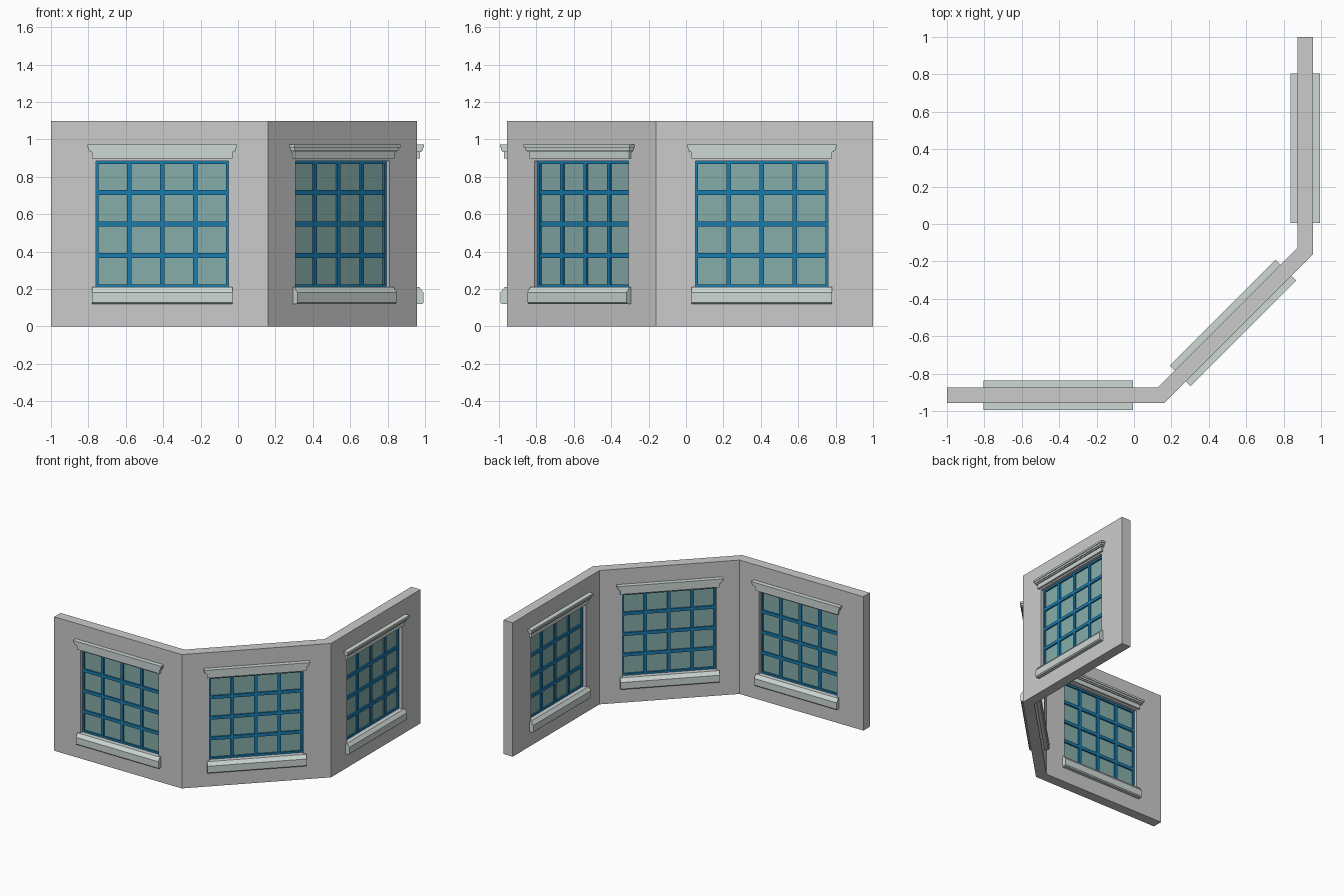
import bpy, bmesh, math
from mathutils import Matrix, Vector

if "Cube" in bpy.data.objects:
    bpy.data.objects.remove(bpy.data.objects["Cube"])

T = 0.083          # wall thickness
H = 1.10           # wall height
HW = 0.355         # half width of window opening
Z0, Z1 = 0.21, 0.885


def material(name, rgb):
    m = bpy.data.materials.new(name)
    m.diffuse_color = (*rgb, 1)
    m.use_nodes = True
    m.node_tree.nodes["Principled BSDF"].inputs["Base Color"].default_value = m.diffuse_color
    return m


TRIM = material("pale_stone", (0.62, 0.69, 0.67))
BLUE = material("blue_paint", (0.01, 0.20, 0.42))
GLASS = material("tinted_glass", (0.24, 0.42, 0.40))


def finish(name, bm, mat=None, matrix=Matrix()):
    bmesh.ops.recalc_face_normals(bm, faces=bm.faces)
    me = bpy.data.meshes.new(name)
    bm.to_mesh(me)
    bm.free()
    ob = bpy.data.objects.new(name, me)
    bpy.context.collection.objects.link(ob)
    ob.matrix_world = matrix
    if mat:
        me.materials.append(mat)
    return ob


def add_box(bm, x0, x1, y0, y1, z0, z1):
    m = Matrix.Translation(((x0 + x1) / 2, (y0 + y1) / 2, (z0 + z1) / 2))
    m = m @ Matrix.Diagonal((x1 - x0, y1 - y0, z1 - z0, 1))
    bmesh.ops.create_cube(bm, size=1, matrix=m)


def add_prism(bm, points, direction):
    face = bm.faces.new([bm.verts.new(p) for p in points])
    ext = bmesh.ops.extrude_face_region(bm, geom=[face])
    verts = [v for v in ext["geom"] if isinstance(v, bmesh.types.BMVert)]
    bmesh.ops.translate(bm, verts=verts, vec=direction)


# bay wall: mitred L-shaped footprint
o, k = 0.958, T * math.tan(math.radians(22.5))
c = 0.16
plan = [(-1, -o), (c, -o), (o, -c), (o, 1), (o - T, 1),
        (o - T, -c + k), (c - k, -o + T), (-1, -o + T)]
bm = bmesh.new()
add_prism(bm, [(x, y, 0) for x, y in plan], (0, 0, H))
wall = finish("bay_wall", bm)

# window frames: local x along the wall, local -y outwards
mid = (o + c) / 2 - T / 2 * math.sqrt(0.5)
places = [("front", (-0.405, -o + T / 2), 0),
          ("corner", (mid, -mid), 45),
          ("side", (o - T / 2, 0.405), 90)]

# moulding cross-sections (distance from wall centre, height)
w = T / 2
sill_profile = [(w - 0.01, 0.12), (w + 0.026, 0.12), (w + 0.034, 0.128),
                (w + 0.034, 0.182), (w + 0.012, 0.21), (w - 0.01, 0.21)]
# cornice bands: half length, projection, bottom, top
bands = [(0.375, 0.016, 0.897, 0.932), (0.385, 0.024, 0.932, 0.942),
         (0.393, 0.031, 0.942, 0.957), (0.400, 0.037, 0.957, 0.973)]

for label, (px, py), angle in places:
    M = Matrix.Translation((px, py, 0)) @ Matrix.Rotation(math.radians(angle), 4, 'Z')

    # opening cutter
    bm = bmesh.new()
    add_box(bm, -HW, HW, -0.15, 0.15, Z0, Z1)
    cutter = finish(label + "_opening_cutter", bm, None, M)
    cutter.hide_render = True
    cutter.hide_viewport = True
    cut = wall.modifiers.new(label + "_opening", 'BOOLEAN')
    cut.operation = 'DIFFERENCE'
    cut.solver = 'EXACT'
    cut.object = cutter

    # frame and glazing bars
    bm = bmesh.new()
    d, f = 0.017, 0.015
    for s in (-1, 1):
        a, b = sorted((s * HW, s * (HW - f)))
        add_box(bm, a, b, -d, d, Z0, Z1)
    add_box(bm, -HW, HW, -d, d, Z0, Z0 + f)
    add_box(bm, -HW, HW, -d, d, Z1 - f, Z1)
    for i in (1, 2, 3):
        x = -HW + i * HW / 2
        z = Z0 + i * (Z1 - Z0) / 4
        add_box(bm, x - 0.012, x + 0.012, -d + 0.002, d - 0.002, Z0 + f, Z1 - f)
        add_box(bm, -HW + f, HW - f, -d + 0.001, d - 0.001, z - 0.013, z + 0.013)
    finish(label + "_window_frame", bm, BLUE, M)

    # glass
    bm = bmesh.new()
    add_box(bm, -HW + 0.005, HW - 0.005, -0.004, 0.004, Z0 + 0.005, Z1 - 0.005)
    finish(label + "_glass", bm, GLASS, M)

    # sill and cornice on both faces of the wall
    sill, cornice = bmesh.new(), bmesh.new()
    for s in (-1, 1):
        add_prism(sill, [(-0.375, s * y, z) for y, z in sill_profile], (0.75, 0, 0))
        for half, out, z0, z1 in bands:
            y0, y1 = sorted((s * (w - 0.01), s * (w + out)))
            add_box(cornice, -half, half, y0, y1, z0, z1)
    finish(label + "_sill", sill, TRIM, M)
    finish(label + "_cornice", cornice, TRIM, M)

# apply the openings, then remove the cutters
bpy.context.view_layer.update()
dg = bpy.context.evaluated_depsgraph_get()
cut_mesh = bpy.data.meshes.new_from_object(wall.evaluated_get(dg))
wall.modifiers.clear()
wall.data = cut_mesh
for ob in [ob for ob in bpy.data.objects if ob.name.endswith("_cutter")]:
    bpy.data.objects.remove(ob)
